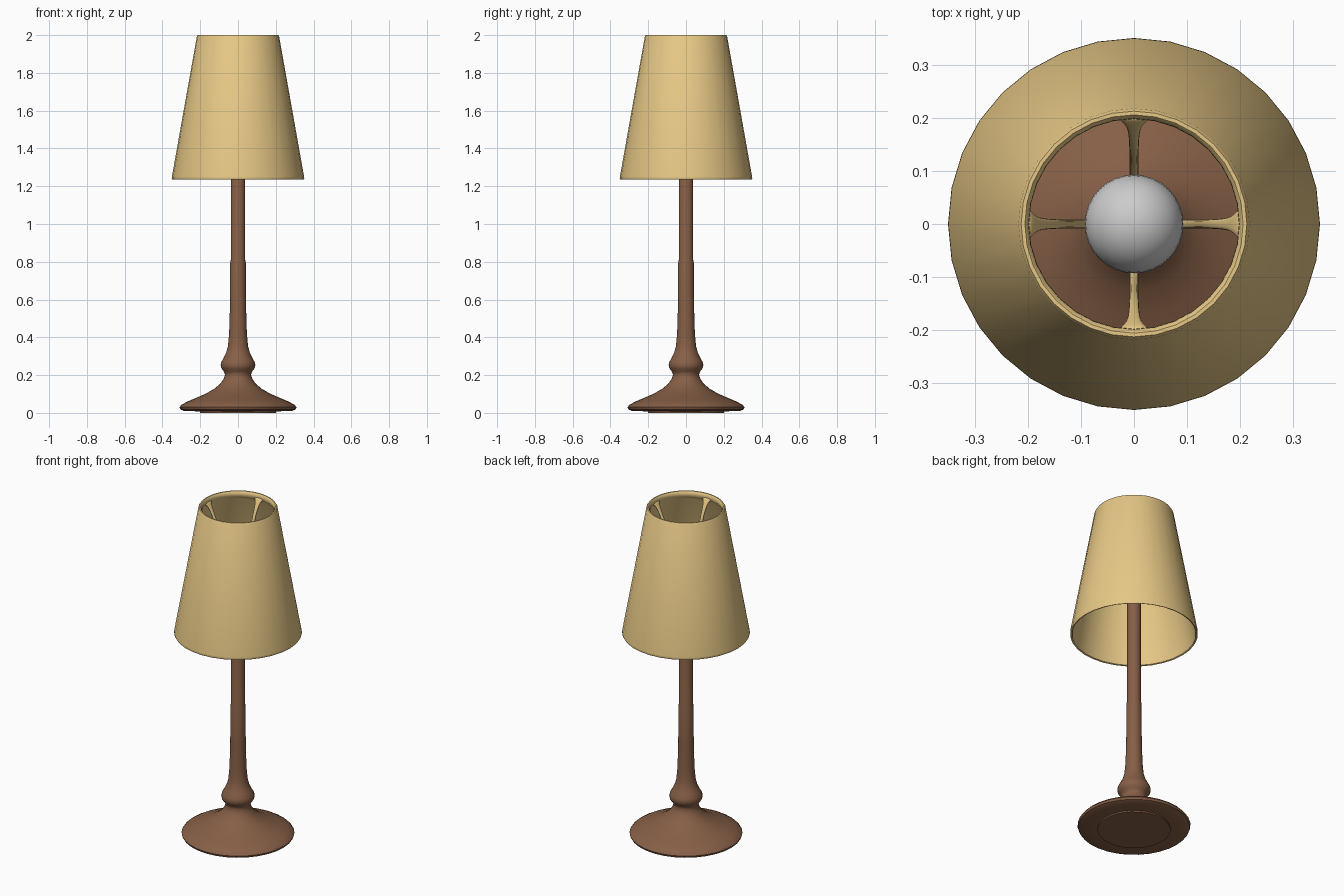
import bpy, bmesh, math

if "Cube" in bpy.data.objects:
    bpy.data.objects.remove(bpy.data.objects["Cube"])

def material(name, color):
    m = bpy.data.materials.new(name)
    m.diffuse_color = (*color, 1)
    m.use_nodes = True
    m.node_tree.nodes["Principled BSDF"].inputs["Base Color"].default_value = m.diffuse_color
    return m

wood = material("wood", (0.24, 0.115, 0.062))
fabric = material("fabric", (0.80, 0.58, 0.24))

def finish(name, bm, mat=None, angle=40):
    bmesh.ops.recalc_face_normals(bm, faces=bm.faces)
    me = bpy.data.meshes.new(name)
    bm.to_mesh(me)
    bm.free()
    ob = bpy.data.objects.new(name, me)
    bpy.context.collection.objects.link(ob)
    if mat:
        me.materials.append(mat)
    bpy.ops.object.select_all(action='DESELECT')
    ob.select_set(True)
    bpy.context.view_layer.objects.active = ob
    bpy.ops.object.shade_smooth_by_angle(angle=math.radians(angle))
    return ob

def lathe(name, profile, mat, closed=False, n=32):
    """Revolve an (r, z) profile; r = 0 ends become poles."""
    bm = bmesh.new()
    vs = [bm.verts.new((r, 0, z)) for r, z in profile]
    pairs = list(zip(vs, vs[1:])) + ([(vs[-1], vs[0])] if closed else [])
    es = [bm.edges.new(p) for p in pairs]
    bmesh.ops.spin(bm, geom=vs + es, axis=(0, 0, 1), cent=(0, 0, 0),
                   angle=math.tau, steps=n, use_duplicate=False)
    bmesh.ops.remove_doubles(bm, verts=bm.verts, dist=1e-5)
    return finish(name, bm, mat)

# Turned base and pole
lathe("stand", [
    (0, 0), (0.20, 0), (0.20, 0.008), (0.285, 0.010), (0.305, 0.018), (0.31, 0.030),
    (0.30, 0.042), (0.27, 0.059), (0.225, 0.078), (0.17, 0.102), (0.125, 0.128),
    (0.095, 0.153), (0.077, 0.178), (0.069, 0.200), (0.071, 0.212), (0.077, 0.222),
    (0.088, 0.237), (0.092, 0.253), (0.088, 0.270), (0.075, 0.293), (0.062, 0.320),
    (0.053, 0.355), (0.047, 0.42), (0.043, 0.55), (0.041, 0.80), (0.038, 0.81),
    (0.038, 1.58), (0.034, 1.60), (0, 1.60)], wood)

# Tapered shade with a thicker top rim
lathe("shade", [
    (0.348, 1.235), (0.351, 1.240), (0.350, 1.250), (0.218, 1.992), (0.213, 2.0),
    (0.206, 2.0), (0.199, 1.992), (0.198, 1.975), (0.206, 1.962), (0.214, 1.950),
    (0.338, 1.250), (0.340, 1.238)], fabric, closed=True)

# Four curved arms, flared where they join the rim: (radius, z, half width)
path = [(0.206, 1.978, 0.040), (0.197, 1.968, 0.027), (0.188, 1.952, 0.016),
        (0.174, 1.925, 0.011), (0.152, 1.88, 0.0095), (0.135, 1.82, 0.009),
        (0.122, 1.72, 0.009), (0.100, 1.61, 0.009), (0.07, 1.55, 0.009),
        (0.03, 1.52, 0.009)]
for i in range(4):
    a = i * math.pi / 2
    c, s = math.cos(a), math.sin(a)
    bm = bmesh.new()
    rows = []
    for r, z, w in path:
        rows.append([bm.verts.new((r * c - t * s, r * s + t * c, z))
                     for t in (-w, 0, w)])
    for p, q in zip(rows, rows[1:]):
        for k in range(2):
            bm.faces.new((p[k], p[k + 1], q[k + 1], q[k]))
    arm = finish(f"shade_arm_{i + 1}", bm, fabric, 60)
    sol = arm.modifiers.new("thickness", 'SOLIDIFY')
    sol.thickness = 0.014
    sol.offset = 0
    sub = arm.modifiers.new("rounding", 'SUBSURF')
    sub.levels = sub.render_levels = 1

# Bulb
bm = bmesh.new()
bmesh.ops.create_uvsphere(bm, u_segments=32, v_segments=16, radius=0.093)
bmesh.ops.translate(bm, verts=bm.verts, vec=(0, 0, 1.68))
finish("bulb", bm)
